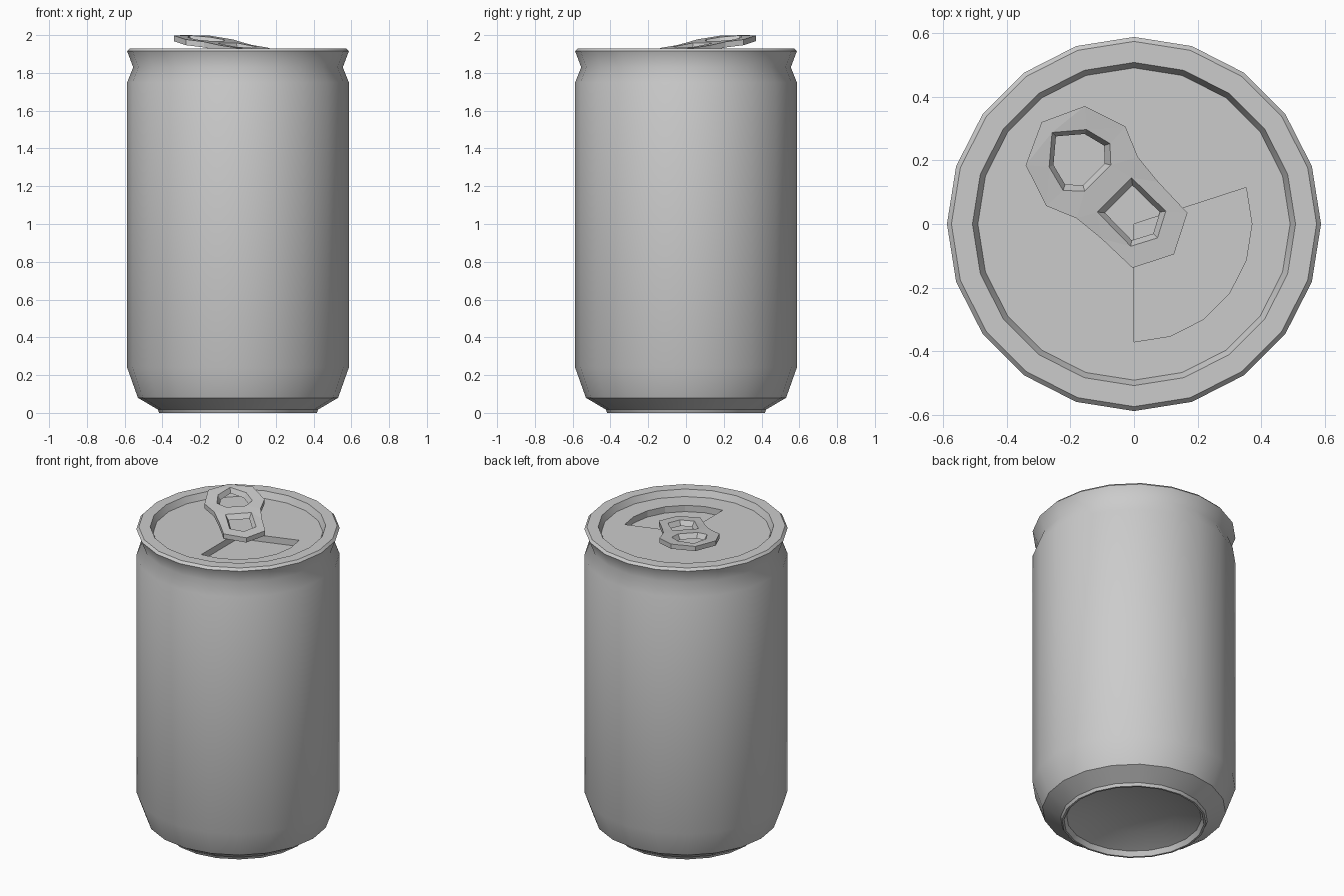
import bpy, bmesh, math
from mathutils import Vector

if "Cube" in bpy.data.objects:
    bpy.data.objects.remove(bpy.data.objects["Cube"])

SIDES = 20
LID_Z, LID_R = 1.89, 0.49


def ring(bm, r, z):
    return [bm.verts.new((r * math.cos(2 * math.pi * i / SIDES),
                          r * math.sin(2 * math.pi * i / SIDES), z)) for i in range(SIDES)]


def bridge(bm, a, b):
    n = len(a)
    return [bm.faces.new((a[i], a[(i + 1) % n], b[(i + 1) % n], b[i])) for i in range(n)]


def fill(bm, loops):
    """Fill the first loop, leaving the other loops as holes."""
    edges = []
    for lp in loops:
        for i in range(len(lp)):
            pair = (lp[i], lp[(i + 1) % len(lp)])
            edges.append(bm.edges.get(pair) or bm.edges.new(pair))
    bmesh.ops.triangle_fill(bm, edges=edges, use_beauty=True, use_dissolve=False,
                            normal=Vector((0, 0, 1)))


def finish(bm, name):
    me = bpy.data.meshes.new(name)
    bm.to_mesh(me)
    bm.free()
    ob = bpy.data.objects.new(name, me)
    bpy.context.collection.objects.link(ob)
    return ob


# Can body: lathed profile from the domed base up to the inside of the rim
profile = [(0.25, 0.08), (0.39, 0.03), (0.405, 0.0), (0.417, 0.0), (0.425, 0.018),
           (0.53, 0.08), (0.587, 0.24), (0.587, 1.75), (0.555, 1.83),
           (0.587, 1.915), (0.573, 1.93), (0.507, 1.93), (LID_R, LID_Z)]
bm = bmesh.new()
rings = [ring(bm, r, z) for r, z in profile]
for a, b in zip(rings, rings[1:]):
    bridge(bm, a, b)
pole = bm.verts.new((0, 0, 0.1))
for i in range(SIDES):
    bm.faces.new((pole, rings[0][(i + 1) % SIDES], rings[0][i]))
bm.normal_update()
for f in bm.faces:
    f.smooth = True
for e in bm.edges:
    neck = all(abs(v.co.z - 1.83) < 0.01 for v in e.verts)
    e.smooth = neck or e.calc_face_angle(0) < math.radians(30)
finish(bm, "can_body")

# Lid with a sunken pie-shaped opening panel
bm = bmesh.new()
outer = ring(bm, LID_R, LID_Z)
pie = [(0, 0)] + [(0.37 * math.cos(math.radians(a)), 0.37 * math.sin(math.radians(a)))
                  for a in range(-90, 19, 18)]
upper = [bm.verts.new((x, y, LID_Z)) for x, y in pie]
lower = [bm.verts.new((x, y, LID_Z - 0.04)) for x, y in pie]
fill(bm, [outer, upper])
bridge(bm, upper, lower)
fill(bm, [lower])
bmesh.ops.recalc_face_normals(bm, faces=bm.faces[:])
bm.normal_update()
if sum(f.normal.z * f.calc_area() for f in bm.faces) < 0:
    bmesh.ops.reverse_faces(bm, faces=bm.faces[:])
finish(bm, "lid")

# Pull tab: half outlines (along, across) mirrored over the tab's long axis
heights = [(-0.156, 1.925), (-0.083, 1.933), (0.046, 1.948), (0.141, 1.965),
           (0.237, 1.977), (0.371, 1.998), (0.431, 2.0)]


def tab_z(u):
    for (u0, z0), (u1, z1) in zip(heights, heights[1:]):
        if u <= u1:
            return z0 + (z1 - z0) * max(0, u - u0) / (u1 - u0)
    return heights[-1][1]


def mirrored(half):
    return half + [(u, -v) for u, v in reversed(half) if v > 0]


def tab_loop(bm, pts, drop, scale):
    cu = (max(p[0] for p in pts) + min(p[0] for p in pts)) / 2
    out, s = [], math.sqrt(0.5)
    for u, v in pts:
        z = tab_z(u) - drop
        u, v = cu + (u - cu) * scale, v * scale
        out.append(bm.verts.new((0.015 + (v - u) * s, 0.015 + (v + u) * s, z)))
    return out


outline = mirrored([(0.431, 0), (0.371, 0.131), (0.235, 0.176), (0.14, 0.136),
                    (0.04, 0.126), (-0.094, 0.122), (-0.156, 0)])
finger_hole = mirrored([(0.385, 0), (0.315, 0.083), (0.232, 0.104), (0.182, 0.058)])
rivet_hole = mirrored([(0.108, 0.076), (-0.042, 0.078), (-0.083, 0)])

bm = bmesh.new()
tops, bottoms = [], []
for pts, scale in ((outline, 1.0), (finger_hole, 0.83), (rivet_hole, 0.8)):
    tops.append(tab_loop(bm, pts, 0, 1))
    bottoms.append(tab_loop(bm, pts, 0.03, scale))
    bridge(bm, tops[-1], bottoms[-1])
fill(bm, tops)
fill(bm, bottoms)
bmesh.ops.recalc_face_normals(bm, faces=bm.faces[:])
finish(bm, "pull_tab")
